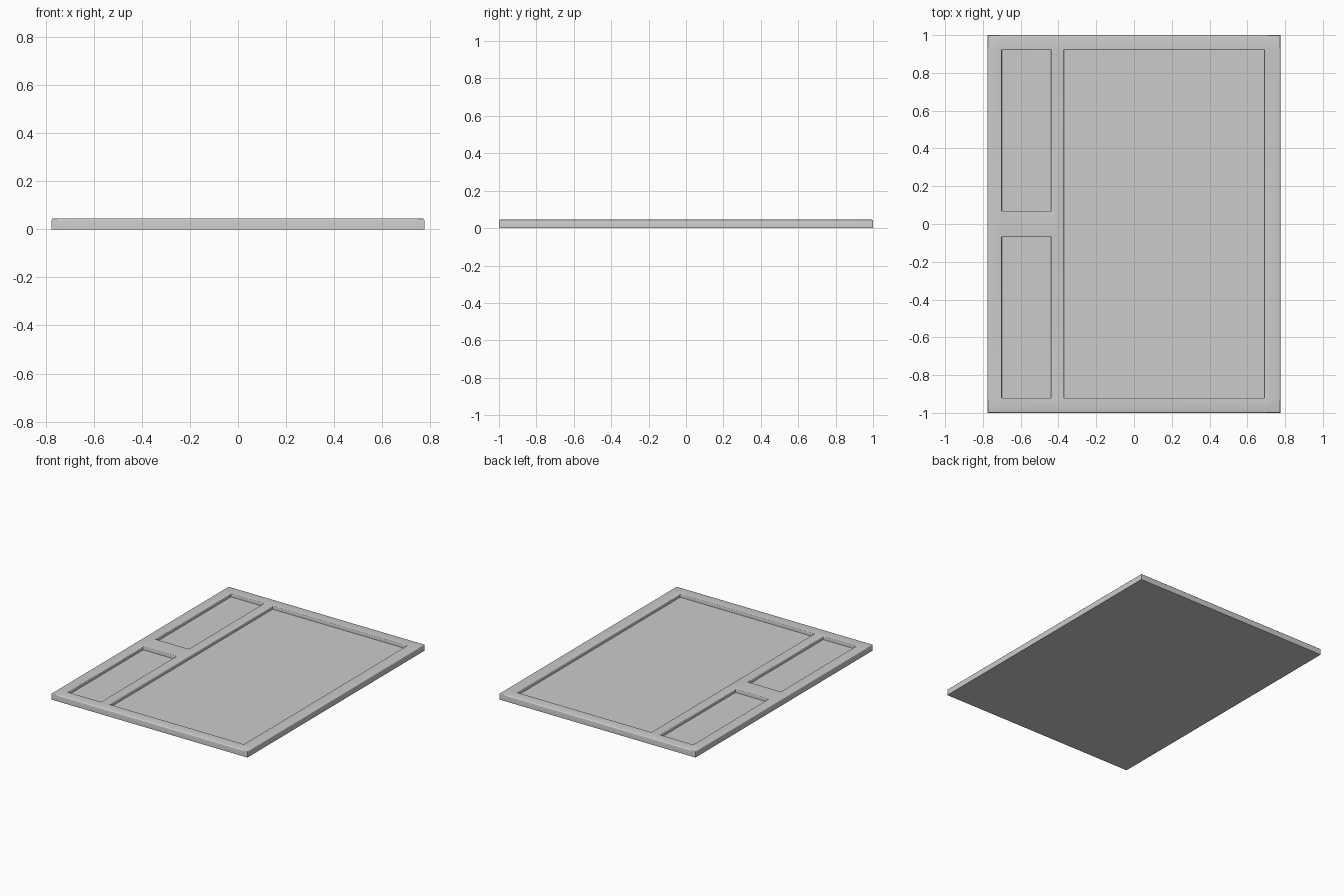
import bpy
import bmesh
import math
from mathutils import Vector

cube = bpy.data.objects.get("Cube")
if cube:
    bpy.data.objects.remove(cube, do_unlink=True)

WIDTH, LENGTH, HEIGHT = 1.55, 2.0, 0.045
RECESS_DEPTH, EDGE_RADIUS = 0.025, 0.007
# Recess rectangles: x range, y range
RECESSES = [
    ((-0.70, -0.44), (0.07, 0.92)),
    ((-0.70, -0.44), (-0.92, -0.07)),
    ((-0.37, 0.69), (-0.92, 0.92)),
]

grey = bpy.data.materials.new("light grey")
grey.use_nodes = True
colour = (0.6, 0.6, 0.6, 1)
grey.diffuse_color = colour
grey.node_tree.nodes["Principled BSDF"].inputs["Base Color"].default_value = colour


def in_recess(p):
    return any(x0 < p.x < x1 and y0 < p.y < y1 for (x0, x1), (y0, y1) in RECESSES)


# Slab, cut along the recess borders
bm = bmesh.new()
bmesh.ops.create_cube(bm, size=1)
bmesh.ops.scale(bm, vec=(WIDTH, LENGTH, HEIGHT), verts=bm.verts)
bmesh.ops.translate(bm, vec=(0, 0, HEIGHT / 2), verts=bm.verts)
for axis in (0, 1):
    normal = Vector((1 - axis, axis, 0))
    for cut in sorted({v for r in RECESSES for v in r[axis]}):
        bmesh.ops.bisect_plane(bm, geom=bm.verts[:] + bm.edges[:] + bm.faces[:],
                               plane_co=normal * cut, plane_no=normal)

# Recesses pushed down into the slab
floors = [f for f in bm.faces if f.normal.z > 0.9 and in_recess(f.calc_center_median())]
pushed = bmesh.ops.extrude_face_region(bm, geom=floors)["geom"]
bmesh.ops.translate(bm, vec=(0, 0, -RECESS_DEPTH),
                    verts=[g for g in pushed if isinstance(g, bmesh.types.BMVert)])
bmesh.ops.delete(bm, geom=[f for f in floors if f.is_valid], context="FACES")
bmesh.ops.recalc_face_normals(bm, faces=bm.faces)

# Softened upper edges of the rim and dividers
rim = [e for e in bm.edges if len(e.link_faces) == 2 and e.calc_face_angle() > 1
       and all(v.co.z > HEIGHT - 0.001 for v in e.verts)]
bmesh.ops.bevel(bm, geom=rim, offset=EDGE_RADIUS, offset_type="OFFSET", segments=3,
                profile=0.5, affect="EDGES", clamp_overlap=False)

mesh = bpy.data.meshes.new("divided_tray")
bm.to_mesh(mesh)
bm.free()
mesh.materials.append(grey)
tray = bpy.data.objects.new("divided_tray", mesh)
bpy.context.collection.objects.link(tray)
bpy.context.view_layer.objects.active = tray
tray.select_set(True)
bpy.ops.object.shade_smooth_by_angle(angle=math.radians(40))
